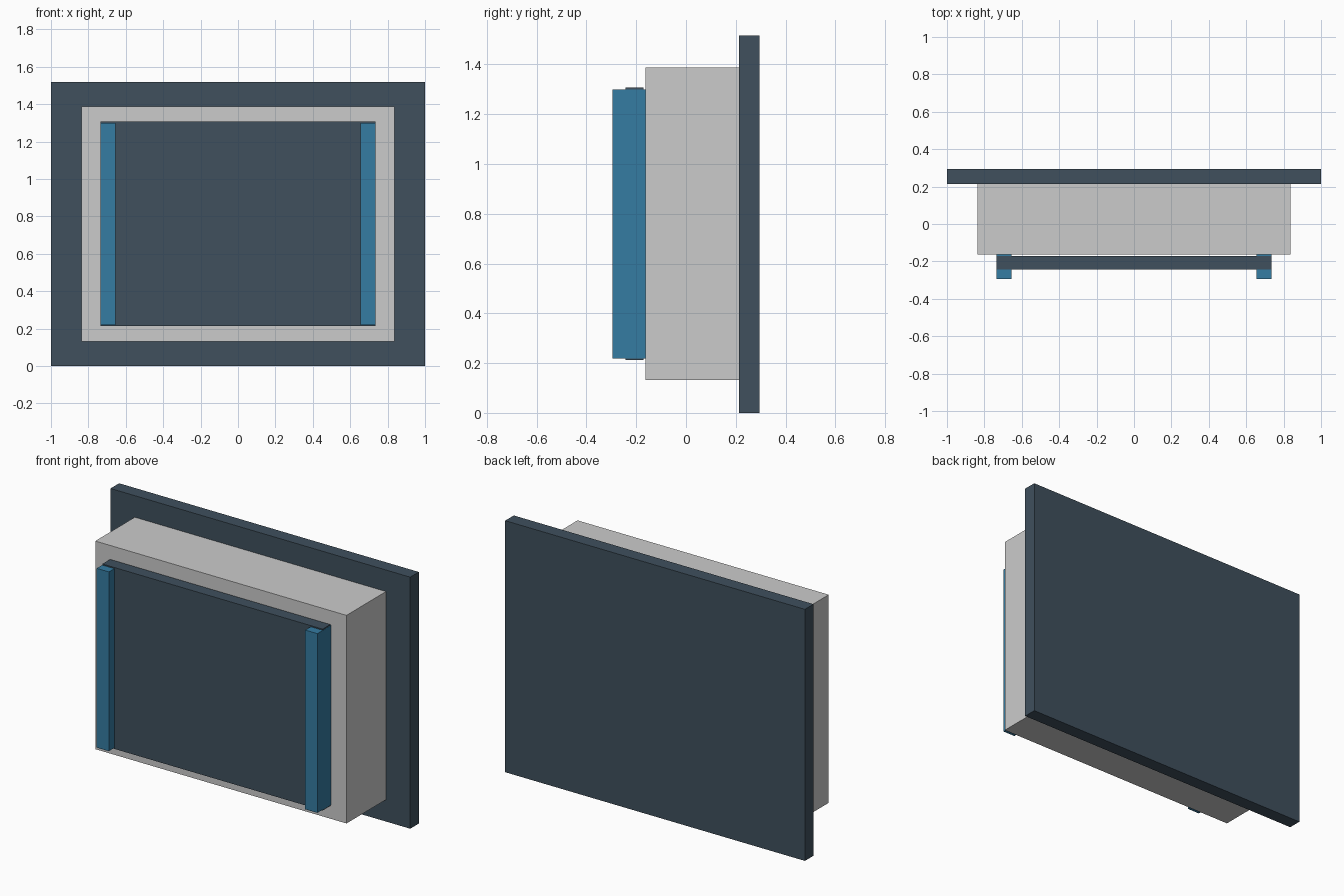
import bpy

if "Cube" in bpy.data.objects:
    bpy.data.objects.remove(bpy.data.objects["Cube"])


def material(name, rgb):
    mat = bpy.data.materials.new(name)
    mat.diffuse_color = (*rgb, 1)
    mat.use_nodes = True
    mat.node_tree.nodes["Principled BSDF"].inputs["Base Color"].default_value = mat.diffuse_color
    return mat


def box(name, x, y, z, mat=None):
    """Box spanning the (min, max) range given on each axis."""
    spans = (x, y, z)
    bpy.ops.mesh.primitive_cube_add(size=1, location=[(a + b) / 2 for a, b in spans])
    ob = bpy.context.object
    ob.name = name
    ob.scale = [b - a for a, b in spans]
    bpy.ops.object.transform_apply(location=False, rotation=False, scale=True)
    if mat:
        ob.data.materials.append(mat)
    return ob


slate = material("slate", (0.05, 0.08, 0.11))
blue = material("blue", (0.035, 0.20, 0.36))

# Wide plate at the back
box("back_plate", (-1, 1), (0.213, 0.295), (0, 1.517), slate)

# Grey body in the middle
box("housing", (-0.838, 0.838), (-0.163, 0.213), (0.132, 1.387))

# Front panel, held just clear of the housing
box("front_panel", (-0.735, 0.735), (-0.243, -0.17), (0.213, 1.307), slate)

# Upright rails at both sides of the panel
for side, label in ((-1, "left"), (1, "right")):
    x = sorted((side * 0.655, side * 0.736))
    box(label + "_rail", x, (-0.295, -0.163), (0.219, 1.30), blue)
